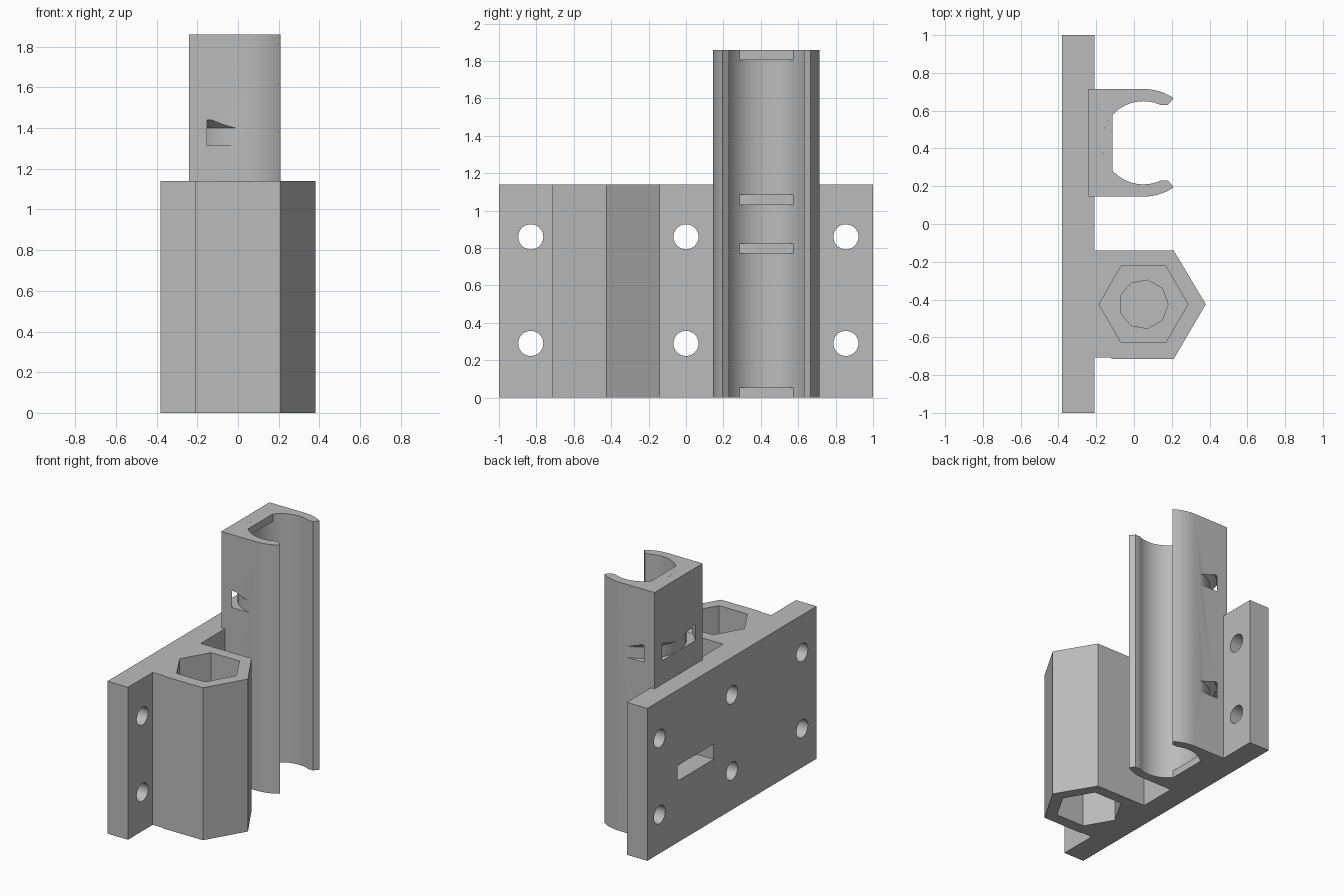
import bpy
import bmesh
from math import sin, cos, radians, degrees, acos, asin, pi
from mathutils import Matrix, Vector

if "Cube" in bpy.data.objects:
    bpy.data.objects.remove(bpy.data.objects["Cube"], do_unlink=True)

# One grey plastic for every part
grey = bpy.data.materials.new("grey plastic")
grey.use_nodes = True
COLOUR = (0.5, 0.5, 0.5, 1)
grey.diffuse_color = COLOUR
grey.node_tree.nodes["Principled BSDF"].inputs["Base Color"].default_value = COLOUR


def finish(name, bm):
    bmesh.ops.recalc_face_normals(bm, faces=bm.faces)
    mesh = bpy.data.meshes.new(name)
    bm.to_mesh(mesh)
    bm.free()
    mesh.materials.append(grey)
    obj = bpy.data.objects.new(name, mesh)
    bpy.context.collection.objects.link(obj)
    return obj


def prism(name, outline, z0, z1):
    """Extrude an xy outline from z0 to z1."""
    bm = bmesh.new()
    face = bm.faces.new([bm.verts.new((x, y, z0)) for x, y in outline])
    moved = bmesh.ops.extrude_face_region(bm, geom=[face])["geom"]
    bmesh.ops.translate(bm, vec=(0, 0, z1 - z0),
                        verts=[v for v in moved if isinstance(v, bmesh.types.BMVert)])
    return finish(name, bm)


def box(name, x0, x1, y0, y1, z0, z1):
    return prism(name, [(x0, y0), (x1, y0), (x1, y1), (x0, y1)], z0, z1)


def arc(centre, r, a0, a1, steps):
    """Points on a circle between two angles in degrees."""
    angles = [radians(a0 + (a1 - a0) * i / steps) for i in range(steps + 1)]
    return [(centre[0] + r * cos(a), centre[1] + r * sin(a)) for a in angles]


def ngon(centre, r, sides):
    return arc(centre, r, 0, 360, sides)[:-1]


def ring(name, centre, profile, steps=72):
    """Revolve a closed (radius, z) profile about a vertical axis."""
    bm = bmesh.new()
    loops = []
    for i in range(steps):
        a = 2 * pi * i / steps
        loops.append([bm.verts.new((centre[0] + r * cos(a), centre[1] + r * sin(a), z))
                      for r, z in profile])
    n = len(profile)
    for i in range(steps):
        a, b = loops[i], loops[(i + 1) % steps]
        for j in range(n):
            k = (j + 1) % n
            bm.faces.new((a[j], b[j], b[k], a[k]))
    return finish(name, bm)


def cut(obj, cutters):
    """Subtract each cutter and throw it away."""
    for cutter in cutters:
        cutter.hide_render = True
        mod = obj.modifiers.new("cut", 'BOOLEAN')
        mod.operation, mod.solver, mod.object = 'DIFFERENCE', 'EXACT', cutter
        bpy.context.view_layer.update()
        graph = bpy.context.evaluated_depsgraph_get()
        mesh = bpy.data.meshes.new_from_object(obj.evaluated_get(graph))
        obj.modifiers.clear()
        obj.data = mesh
        bpy.data.objects.remove(cutter, do_unlink=True)


def smooth(obj):
    bpy.ops.object.select_all(action='DESELECT')
    obj.select_set(True)
    bpy.context.view_layer.objects.active = obj
    bpy.ops.object.shade_smooth_by_angle(angle=radians(25))


PLATE_TOP, CLIP_TOP = 1.14, 1.86
HEX = (0.05, -0.425)
BORE = (0.05, 0.43)
R_IN, R_OUT = 0.22, 0.285

# Mounting plate with six screw holes and a strap window
plate = box("mounting_plate", -0.38, -0.21, -1, 1, 0, PLATE_TOP)
holes = []
for y in (-0.83, 0, 0.855):
    for z in (0.29, 0.86):
        hole = prism("hole_cutter", ngon((0, 0), 0.067, 40), -0.5, 0.5)
        hole.data.transform(Matrix.Translation((-0.3, y, z)) @ Matrix.Rotation(pi / 2, 4, 'Y'))
        holes.append(hole)
holes.append(box("window_cutter", -0.5, -0.1, 0.215, 0.645, 0.46, 0.575))
cut(plate, holes)
smooth(plate)

# Hexagonal socket block, with pockets at both ends and a blind pilot hole
block = prism("hex_socket", [(-0.23, -0.14), (0.21, -0.14), (0.38, HEX[1]), (0.21, -0.715),
                             (-0.12, -0.715), (-0.12, -0.708), (-0.23, -0.708)], 0, PLATE_TOP)
cut(block, [prism("top_pocket", ngon(HEX, 0.235, 6), 0.68, 1.3),
            prism("pilot_hole", ngon(HEX, 0.13, 9), 0.48, 0.8),
            prism("bottom_pocket", ngon(HEX, 0.235, 6), -0.1, 0.46)])

# Open tube clip: upper half of the outline, mirrored for the lower half
lip_out = degrees(acos(0.16 / R_OUT))
lip_in = degrees(asin(0.2 / R_IN))
half = [(-0.24, BORE[1] + R_OUT)] + arc(BORE, R_OUT, 90, lip_out, 10)
half += [(0.18, 0.63)] + arc(BORE, R_IN, lip_in, 180, 24)
mirrored = [(x, 2 * BORE[1] - y) for x, y in reversed(half[:-1])]
clip = prism("tube_clip", half + mirrored, 0, CLIP_TOP)

# Curved strap channels with a sloped roof
channels = []
for z in (0.46, 1.315):
    channels.append(ring("strap_channel", BORE, [(0.2905, z), (0.35, z), (0.35, z + 0.125),
                                                 (0.335, z + 0.125), (0.2905, z + 0.085)]))
cut(clip, channels)
smooth(clip)

# Flat ribs across the back of the bore
rib_angle = degrees(acos(0.165 / R_IN))
for i, z in enumerate((0, 0.77, 1.03, 1.805)):
    prism(f"bore_rib_{i + 1}", arc(BORE, R_IN, 180 - rib_angle, 180 + rib_angle, 14), z, z + 0.055)
